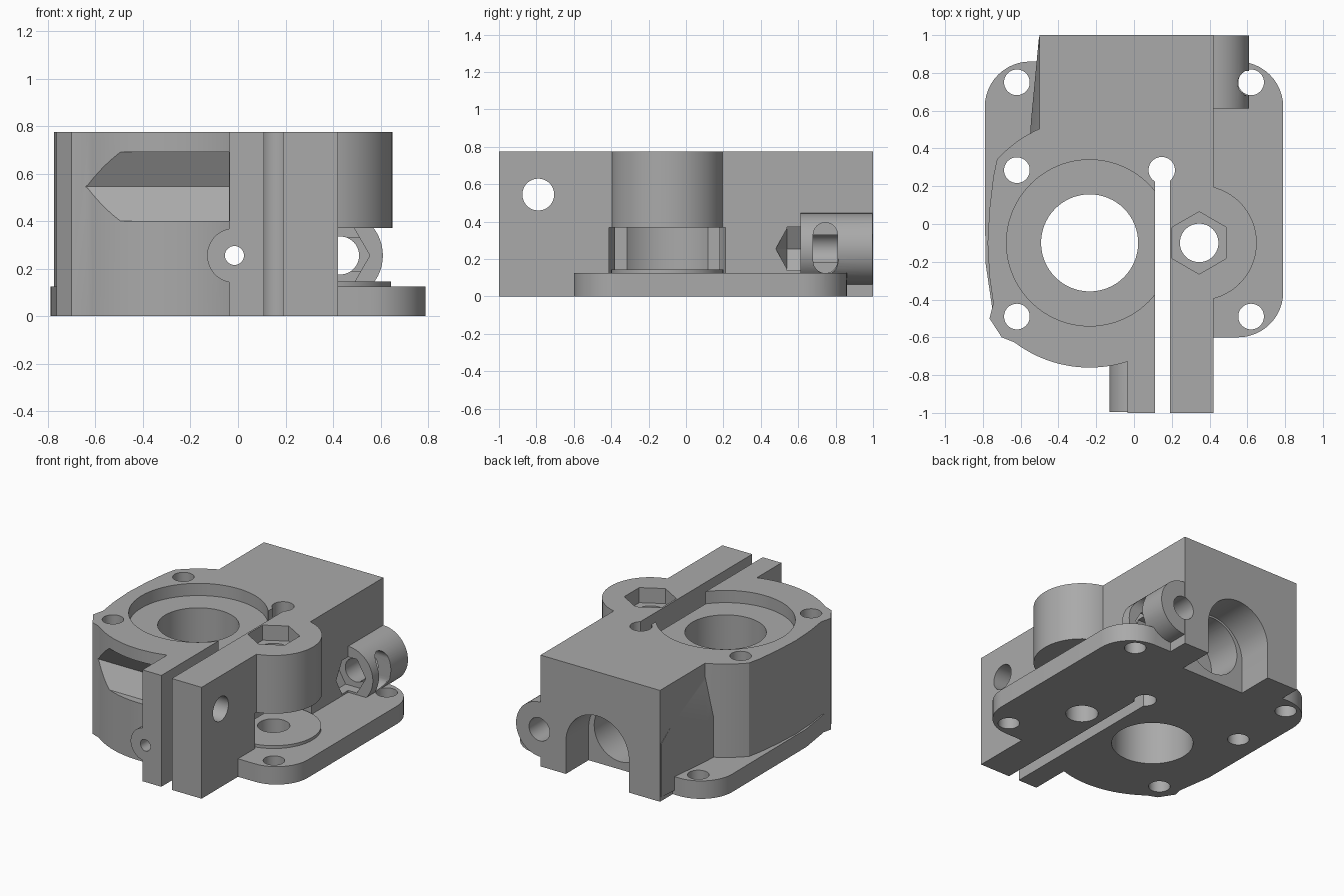
import bpy, bmesh, math
from mathutils import Vector

if "Cube" in bpy.data.objects:
    bpy.data.objects.remove(bpy.data.objects["Cube"])

H = 0.775                      # housing height
MAP = {'x': lambda u, v, w: (w, u, v),
       'y': lambda u, v, w: (u, w, v),
       'z': lambda u, v, w: (u, v, w)}


def new_object(name, bm):
    bmesh.ops.recalc_face_normals(bm, faces=bm.faces)
    mesh = bpy.data.meshes.new(name)
    bm.to_mesh(mesh)
    bm.free()
    ob = bpy.data.objects.new(name, mesh)
    bpy.context.collection.objects.link(ob)
    return ob


def prism(name, pts, axis, a, b):
    """Extrude a 2D outline along an axis from a to b."""
    bm = bmesh.new()
    lo = [bm.verts.new(MAP[axis](u, v, a)) for u, v in pts]
    hi = [bm.verts.new(MAP[axis](u, v, b)) for u, v in pts]
    n = len(pts)
    bm.faces.new(lo)
    bm.faces.new(hi)
    for i in range(n):
        j = (i + 1) % n
        bm.faces.new((lo[i], lo[j], hi[j], hi[i]))
    return new_object(name, bm)


def arc(cx, cy, r, a0, a1, n=32):
    return [(cx + r * math.cos(math.radians(a0 + (a1 - a0) * i / n)),
             cy + r * math.sin(math.radians(a0 + (a1 - a0) * i / n))) for i in range(n + 1)]


def circle(cx, cy, r, n=64, start=0):
    return arc(cx, cy, r, start, start + 360, n)[:-1]


def rect(x0, x1, y0, y1):
    return [(x0, y0), (x1, y0), (x1, y1), (x0, y1)]


def hull(name, pts):
    bm = bmesh.new()
    for p in pts:
        bm.verts.new(p)
    bmesh.ops.convex_hull(bm, input=bm.verts)
    return new_object(name, bm)


def combine(target, tool, op):
    mod = target.modifiers.new('combine', 'BOOLEAN')
    mod.operation, mod.object, mod.solver = op, tool, 'EXACT'
    dg = bpy.context.evaluated_depsgraph_get()
    mesh = bpy.data.meshes.new_from_object(target.evaluated_get(dg))
    target.modifiers.clear()
    target.data = mesh
    bpy.data.objects.remove(tool)


# --- solid parts -------------------------------------------------------
R = 0.24
plate_outline = (arc(0.79 - R, -0.6 + R, R, -90, 0, 12) + arc(0.79 - R, 0.86 - R, R, 0, 90, 12)
                 + arc(-0.79 + R, 0.86 - R, R, 90, 180, 12)
                 + [(-0.787, -0.2), (-0.75, -0.45), (-0.7, -0.6)])
ring_outline = (arc(-0.235, -0.1, 0.66, -127, -60, 32) + [(0.13, -0.6), (0.13, 0.35), (-0.4, 0.55)]
                + arc(-0.235, -0.1, 0.66, 114, 138, 10)
                + [(-0.745, 0.25), (-0.765, 0.08), (-0.775, -0.1), (-0.765, -0.28),
                   (-0.745, -0.42), (-0.765, -0.5), (-0.7, -0.6)])

housing = prism('drive_housing', plate_outline, 'z', 0, 0.125)
solids = [
    prism('ring_body', ring_outline, 'z', 0, H),
    prism('rear_block', rect(-0.5, 0.42, 0.3, 1), 'z', 0, H),
    prism('clamp_arms', rect(-0.035, 0.42, -1, 0.45), 'z', 0, H),
    prism('feed_boss', circle(-0.015, 0.255, 0.115), 'y', -0.995, -0.6),
    prism('idler_head', circle(0.345, -0.1, 0.305), 'z', 0.37, H),
    prism('screw_boss', circle(0.42, 0.255, 0.19), 'y', 0.612, 0.998),
    hull('side_taper', [(-0.45, 0.46, 0.03), (-0.55, 0.47, 0.03), (-0.55, 0.47, 0.4),
                        (-0.49, 0.47, 0.76), (-0.545, 0.55, 0.03), (-0.545, 0.55, 0.4),
                        (-0.49, 0.99, 0.03), (-0.503, 0.99, 0.03), (-0.503, 0.99, 0.4),
                        (-0.45, 0.99, 0.4)]),
]
for s in solids:
    combine(housing, s, 'UNION')

# --- idler pocket and its raised seat ---------------------------------
combine(housing, prism('idler_pocket', circle(0.345, -0.1, 0.32), 'z', 0.125, 0.37), 'DIFFERENCE')
combine(housing, prism('idler_seat', circle(0.345, -0.1, 0.3), 'z', 0.1, 0.145), 'UNION')

# --- openings ----------------------------------------------------------
arch = arc(-0.018, 0.225, 0.243, 0, 180, 40) + [(-0.261, -0.1), (0.225, -0.1)]
recess = [(min(x, 0.15), y) for x, y in circle(-0.235, -0.1, 0.44, 96)]
recess = [p for i, p in enumerate(recess) if p[0] < 0.15]
slot = (arc(0.745, 0.33, 0.065, 0, 180, 16) + arc(0.745, 0.19, 0.065, 180, 360, 16))
cuts = [
    prism('drive_bore', circle(-0.235, -0.1, 0.257), 'z', -0.1, 1),
    prism('drive_recess', recess, 'z', 0.69, 1),
    prism('clamp_slit', rect(0.11, 0.19, -1.2, 0.26), 'z', -0.1, 1),
    prism('slit_end', circle(0.147, 0.285, 0.07, 48), 'z', -0.1, 1),
    prism('idler_bore', circle(0.345, -0.1, 0.102), 'z', -0.1, 1),
    prism('idler_hex', circle(0.345, -0.1, 0.165, 6, 30), 'z', 0.67, 1),
    prism('outlet_arch', arch, 'y', 0.75, 1.2),
    prism('outlet_socket', circle(-0.018, 0.255, 0.2), 'y', 0.5, 0.8),
    prism('feed_hole', circle(-0.015, 0.255, 0.04, 32), 'y', -1.2, 0.6),
    prism('clamp_screw_hole', circle(-0.79, 0.545, 0.085, 48), 'x', -0.3, 0.6),
    prism('clamp_hex_channel', circle(-0.79, 0.545, 0.167, 6), 'x', -1, -0.037),
    prism('boss_hole', circle(0.43, 0.255, 0.08, 48), 'y', 0.58, 1.2),
    prism('boss_hex', circle(0.42, 0.255, 0.135, 6), 'y', 0.54, 0.68),
    hull('hex_tip', [MAP['y'](u, v, 0.545) for u, v in circle(0.42, 0.255, 0.135, 6)]
         + [(0.42, 0.48, 0.255)]),
    prism('boss_slot', slot, 'x', 0.46, 0.8),
]
for x, y in ((-0.62, 0.75), (0.62, 0.75), (0.62, -0.49), (-0.62, 0.285), (-0.62, -0.49)):
    # rear right hole stays below the screw boss
    top = 0.2 if x > 0 else 1
    cuts.append(prism('mount_hole', circle(x, y, 0.068, 48), 'z', -0.1, top))
for c in cuts:
    combine(housing, c, 'DIFFERENCE')

# --- finish ------------------------------------------------------------
mat = bpy.data.materials.new('grey plastic')
mat.diffuse_color = (0.4, 0.4, 0.4, 1)
mat.use_nodes = True
mat.node_tree.nodes["Principled BSDF"].inputs["Base Color"].default_value = mat.diffuse_color
housing.data.materials.clear()
housing.data.materials.append(mat)
for p in housing.data.polygons:
    p.material_index = 0
bpy.ops.object.select_all(action='DESELECT')
housing.select_set(True)
bpy.context.view_layer.objects.active = housing
bpy.ops.object.shade_smooth_by_angle(angle=math.radians(25))
